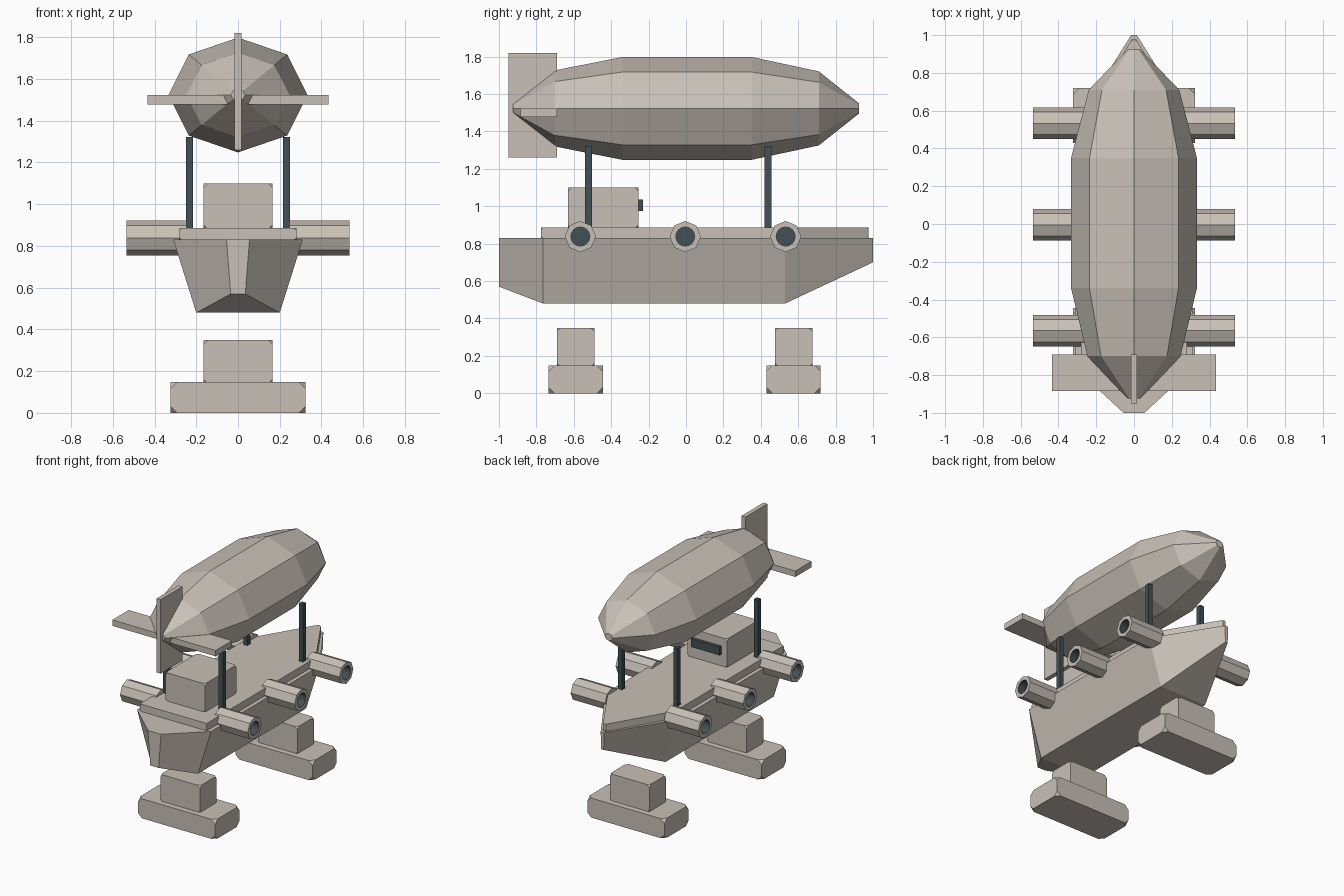
import bpy, bmesh, math

if "Cube" in bpy.data.objects:
    bpy.data.objects.remove(bpy.data.objects["Cube"])


def material(name, rgb):
    m = bpy.data.materials.new(name)
    m.diffuse_color = (*rgb, 1)
    m.use_nodes = True
    m.node_tree.nodes["Principled BSDF"].inputs["Base Color"].default_value = m.diffuse_color
    return m


STONE = material("warm grey", (0.58, 0.53, 0.475))
DARK = material("dark slate", (0.055, 0.08, 0.09))


def finish(name, bm, mats):
    bmesh.ops.recalc_face_normals(bm, faces=bm.faces)
    me = bpy.data.meshes.new(name)
    bm.to_mesh(me)
    bm.free()
    for m in mats:
        me.materials.append(m)
    ob = bpy.data.objects.new(name, me)
    bpy.context.collection.objects.link(ob)
    return ob


def clip_corners(bm, size):
    bmesh.ops.bevel(bm, geom=bm.verts[:], offset=size, segments=1,
                    affect='VERTICES', profile=0.5)


def box(name, x, y, z, mat=STONE, clip=0):
    """Box from (min, max) ranges, with optionally clipped corners."""
    bm = bmesh.new()
    bmesh.ops.create_cube(bm, size=1)
    for v in bm.verts:
        v.co = [r[0] if c < 0 else r[1] for c, r in zip(v.co, (x, y, z))]
    if clip:
        clip_corners(bm, clip)
    return finish(name, bm, [mat])


def loft(bm, rings, cap=True):
    """Join equal-length rings of points with quads; returns the faces per band."""
    loops = [[bm.verts.new(p) for p in r] for r in rings]
    n = len(loops[0])
    bands = []
    for a, b in zip(loops, loops[1:]):
        bands.append([bm.faces.new((a[i], a[(i + 1) % n], b[(i + 1) % n], b[i]))
                      for i in range(n)])
    if cap:
        bm.faces.new(loops[0])
        bands.append([bm.faces.new(loops[-1])])
    return bands


def outline(half):
    """Mirror a list of (x, y, z) points across x = 0 into a closed ring."""
    return half + [(-x, y, z) for x, y, z in reversed(half)]


# Gas envelope: octagonal rings along y
bm = bmesh.new()
rings = []
for y, s in ((-0.925, 0.1), (-0.70, 0.74), (-0.34, 1), (0.35, 1), (0.71, 0.72), (0.925, 0.1)):
    rings.append([(0.333 * s * math.sin(k * math.pi / 4), y,
                   1.523 + 0.275 * s * math.cos(k * math.pi / 4)) for k in range(8)])
loft(bm, rings)
finish("envelope", bm, [STONE])

# Tail fins
box("vertical_fin", (-0.017, 0.017), (-0.95, -0.69), (1.26, 1.82))
box("horizontal_fin", (-0.433, 0.433), (-0.885, -0.69), (1.477, 1.522))

# Hull: wide upper rim, narrower raked keel
bm = bmesh.new()
keel = outline([(0.035, -1, 0.57), (0.2, -0.765, 0.48), (0.2, 0.53, 0.48), (0.01, 1, 0.70)])
rim = outline([(0.055, -1, 0.83), (0.31, -0.765, 0.83), (0.31, 0.53, 0.83), (0.015, 1, 0.83)])
bands = loft(bm, [keel, rim], cap=False)
bv = list(bm.verts)
for o in (0, 8):                       # keel and rim as three flat strips each
    for a, b in ((0, 1), (1, 2), (2, 3)):
        bm.faces.new((bv[o + a], bv[o + b], bv[o + 7 - b], bv[o + 7 - a]))
finish("hull", bm, [STONE])

# Deck plate, pointed at the rear
bm = bmesh.new()
half = ((0.28, -0.775), (0.28, 0.53), (0.012, 0.977))
loft(bm, [outline([(x, y, z) for x, y in half]) for z in (0.828, 0.886)])
clip_corners(bm, 0.012)
finish("deck", bm, [STONE])

# Cabin and its window
box("cabin", (-0.165, 0.165), (-0.632, -0.255), (0.88, 1.10), clip=0.02)
box("cabin_window", (-0.12, 0.12), (-0.26, -0.23), (0.975, 1.037), DARK)


# Side engines: octagonal pods with a dark round opening
def engine(name, side, cy):
    bm = bmesh.new()

    def ring(x, r, octagon):
        flat = math.cos(math.pi / 8) if octagon else 1
        return [(side * x, cy + r * (flat if k % 2 else 1) * math.sin(k * math.pi / 8),
                 0.838 + r * (flat if k % 2 else 1) * math.cos(k * math.pi / 8))
                for k in range(16)]

    bands = loft(bm, [ring(0.247, 0.083, True), ring(0.535, 0.083, True),
                      ring(0.535, 0.051, False), ring(0.475, 0.051, False)])
    for f in bands[2] + bands[3]:
        f.material_index = 1
    finish(name, bm, [STONE, DARK])


for side, label in ((-1, "left"), (1, "right")):
    for i, cy in enumerate((-0.565, -0.004, 0.533)):
        engine(f"engine_{label}_{i + 1}", side, cy)
    # Struts carrying the envelope
    for end, cy in (("front", -0.521), ("rear", 0.438)):
        xs = sorted((side * 0.216, side * 0.25))
        box(f"strut_{label}_{end}", xs, (cy - 0.018, cy + 0.018), (0.87, 1.323), DARK)

# Feet
for end, cy in (("front", -0.59), ("rear", 0.575)):
    box(f"{end}_foot", (-0.323, 0.323), (cy - 0.145, cy + 0.145), (0, 0.148), clip=0.032)
    box(f"{end}_foot_block", (-0.165, 0.165), (cy - 0.1, cy + 0.1), (0.14, 0.35), clip=0.02)
